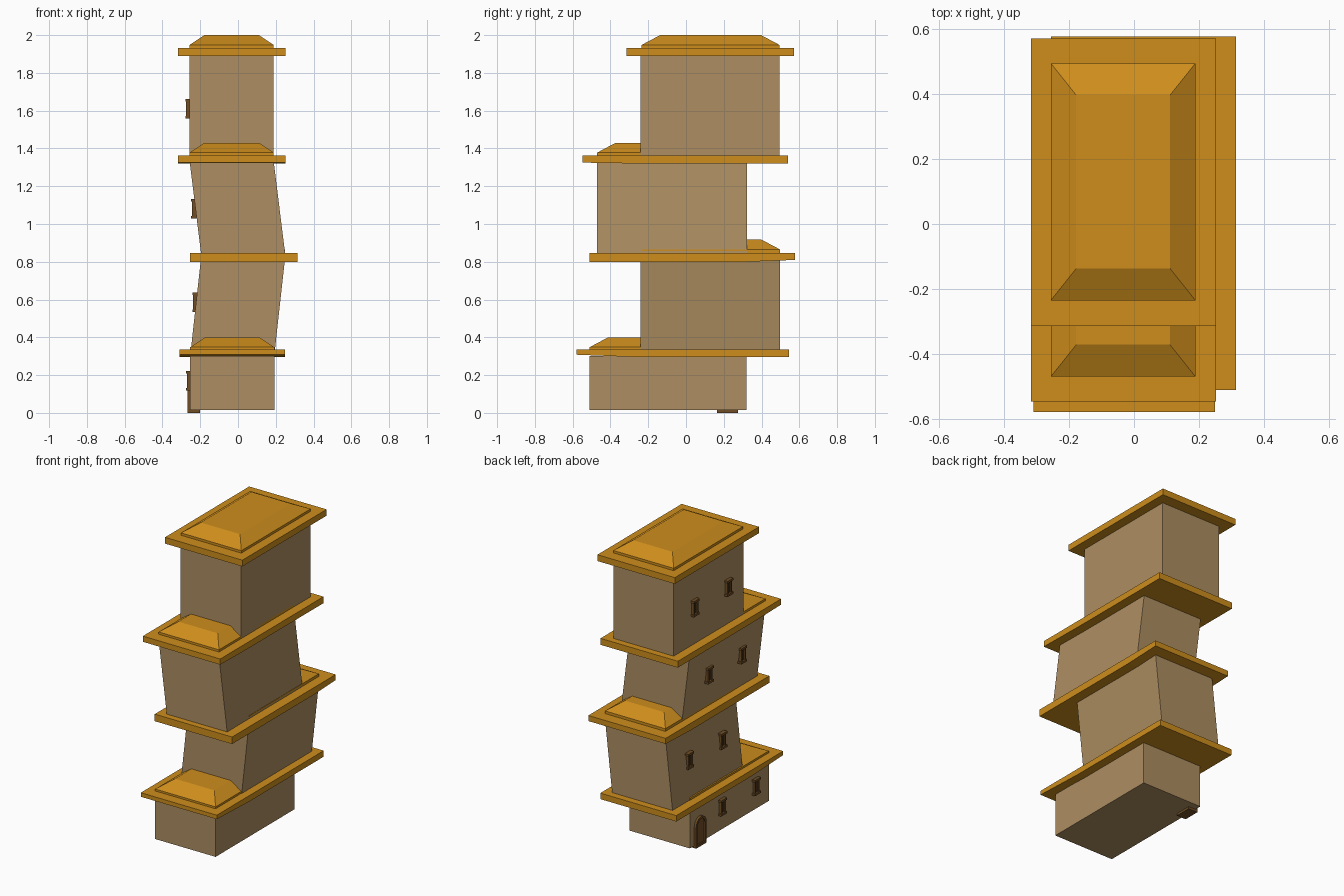
import bpy, bmesh, math

if "Cube" in bpy.data.objects:
    bpy.data.objects.remove(bpy.data.objects["Cube"])

def material(name, rgb):
    m = bpy.data.materials.new(name)
    m.diffuse_color = (*rgb, 1)
    m.use_nodes = True
    m.node_tree.nodes["Principled BSDF"].inputs["Base Color"].default_value = m.diffuse_color
    return m

WALL = material("wall_plaster", (0.42, 0.27, 0.12))
ROOF = material("roof_ochre", (0.62, 0.27, 0.012))
WOOD = material("dark_wood", (0.16, 0.075, 0.018))
DARK = material("dark_opening", (0.07, 0.03, 0.01))

def finish(bm, name, mat):
    bmesh.ops.recalc_face_normals(bm, faces=bm.faces)
    me = bpy.data.meshes.new(name)
    bm.to_mesh(me)
    bm.free()
    me.materials.append(mat)
    ob = bpy.data.objects.new(name, me)
    bpy.context.collection.objects.link(ob)
    return ob

def loft(name, rings, mat):
    """Stack of rectangles (x0, x1, y0, y1, z) joined into one solid."""
    bm = bmesh.new()
    loops = [[bm.verts.new(p) for p in ((a, c, z), (b, c, z), (b, d, z), (a, d, z))]
             for a, b, c, d, z in rings]
    for lo, hi in zip(loops, loops[1:]):
        for i in range(4):
            j = (i + 1) % 4
            bm.faces.new((lo[i], lo[j], hi[j], hi[i]))
    bm.faces.new(loops[0][::-1])
    bm.faces.new(loops[-1])
    return finish(bm, name, mat)

def box(name, x0, x1, y0, y1, z0, z1, mat):
    return loft(name, [(x0, x1, y0, y1, z0), (x0, x1, y0, y1, z1)], mat)

def extrude_x(name, profile, x0, x1, mat):
    """Extrude a (y, z) outline along x."""
    bm = bmesh.new()
    f = bm.faces.new([bm.verts.new((x0, y, z)) for y, z in profile])
    ext = bmesh.ops.extrude_face_region(bm, geom=[f])
    for v in ext["geom"]:
        if isinstance(v, bmesh.types.BMVert):
            v.co.x = x1
    return finish(bm, name, mat)

# Storeys: y range, z range, left x at bottom and top
W = 0.445
storeys = [(-0.51, 0.32, 0.015, 0.30, -0.253, -0.253),
           (-0.24, 0.498, 0.33, 0.81, -0.25, -0.197),
           (-0.47, 0.322, 0.84, 1.33, -0.195, -0.256),
           (-0.24, 0.495, 1.36, 1.90, -0.256, -0.256)]
for i, (y0, y1, z0, z1, xb, xt) in enumerate(storeys, 1):
    loft(f"storey_{i}", [(xb, xb + W, y0, y1, z0), (xt, xt + W, y0, y1, z1)], WALL)

# Eave slabs, some thinning slightly toward the overhanging end
slabs = [(-0.31, 0.25, [(-0.58, 0.308), (-0.24, 0.295), (0.545, 0.295), (0.545, 0.335), (-0.58, 0.335)]),
         (-0.255, 0.315, [(-0.512, 0.80), (0.32, 0.80), (0.578, 0.81), (0.578, 0.847), (-0.512, 0.847)]),
         (-0.318, 0.252, [(-0.547, 1.325), (-0.24, 1.32), (0.54, 1.32), (0.54, 1.363), (-0.547, 1.363)]),
         (-0.318, 0.252, [(-0.314, 1.89), (0.572, 1.89), (0.572, 1.932), (-0.314, 1.932)])]
for i, (x0, x1, prof) in enumerate(slabs, 1):
    extrude_x(f"eave_slab_{i}", prof, x0, x1, ROOF)

# Hipped roof caps: left x, y range, slab top, peak
caps = [(-0.253, -0.51, 0.32, 0.33, 0.40),
        (-0.197, -0.235, 0.498, 0.842, 0.917),
        (-0.256, -0.47, 0.32, 1.358, 1.43),
        (-0.256, -0.235, 0.495, 1.927, 2.0)]
for i, (x, y0, y1, z0, z1) in enumerate(caps, 1):
    r = x + W
    loft(f"roof_cap_{i}", [(x, r, y0, y1, z0), (x, r, y0, y1, z1 - 0.052),
                           (x + 0.078, r - 0.078, y0 + 0.098, y1 - 0.098, z1)], ROOF)

# Windows on the left wall: outer face x, centre height, y positions
windows = [(-0.275, 0.17, (-0.01, -0.365)),
           (-0.242, 0.585, (0.29, -0.06)),
           (-0.248, 1.08, (0.09, -0.26)),
           (-0.279, 1.61, (0.285, -0.07))]
for i, (x, z, ys) in enumerate(windows, 1):
    for k, y in enumerate(ys, 1):
        n = f"{i}_{k}"
        back = x + 0.04
        box(f"window_pane_{n}", x + 0.013, back, y - 0.02, y + 0.02, z - 0.042, z + 0.042, DARK)
        for s, side in ((-1, "front"), (1, "back")):
            a, b = sorted((y + s * 0.012, y + s * 0.023))
            box(f"window_jamb_{side}_{n}", x + 0.005, back, a, b, z - 0.042, z + 0.042, WOOD)
        for s, part in ((-1, "sill"), (1, "lintel")):
            a, b = sorted((z + s * 0.038, z + s * 0.052))
            box(f"window_{part}_{n}", x, back, y - 0.03, y + 0.03, a, b, WOOD)

# Arched door with surround
def arch(cy, r, base, spring, n=10):
    pts = [(cy + r * math.cos(math.pi * k / n), spring + r * math.sin(math.pi * k / n))
           for k in range(n + 1)]
    return [(cy + r, base)] + pts + [(cy - r, base)]

outer, inner = arch(0.22, 0.055, 0.0, 0.14), arch(0.22, 0.04, 0.0, 0.14)
extrude_x("door_surround", outer + inner[::-1], -0.268, -0.24, WOOD)
extrude_x("door_panel", arch(0.22, 0.042, 0.004, 0.14), -0.260, -0.24, WOOD)
box("door_step", -0.268, -0.20, 0.165, 0.275, 0.0, 0.016, WOOD)
